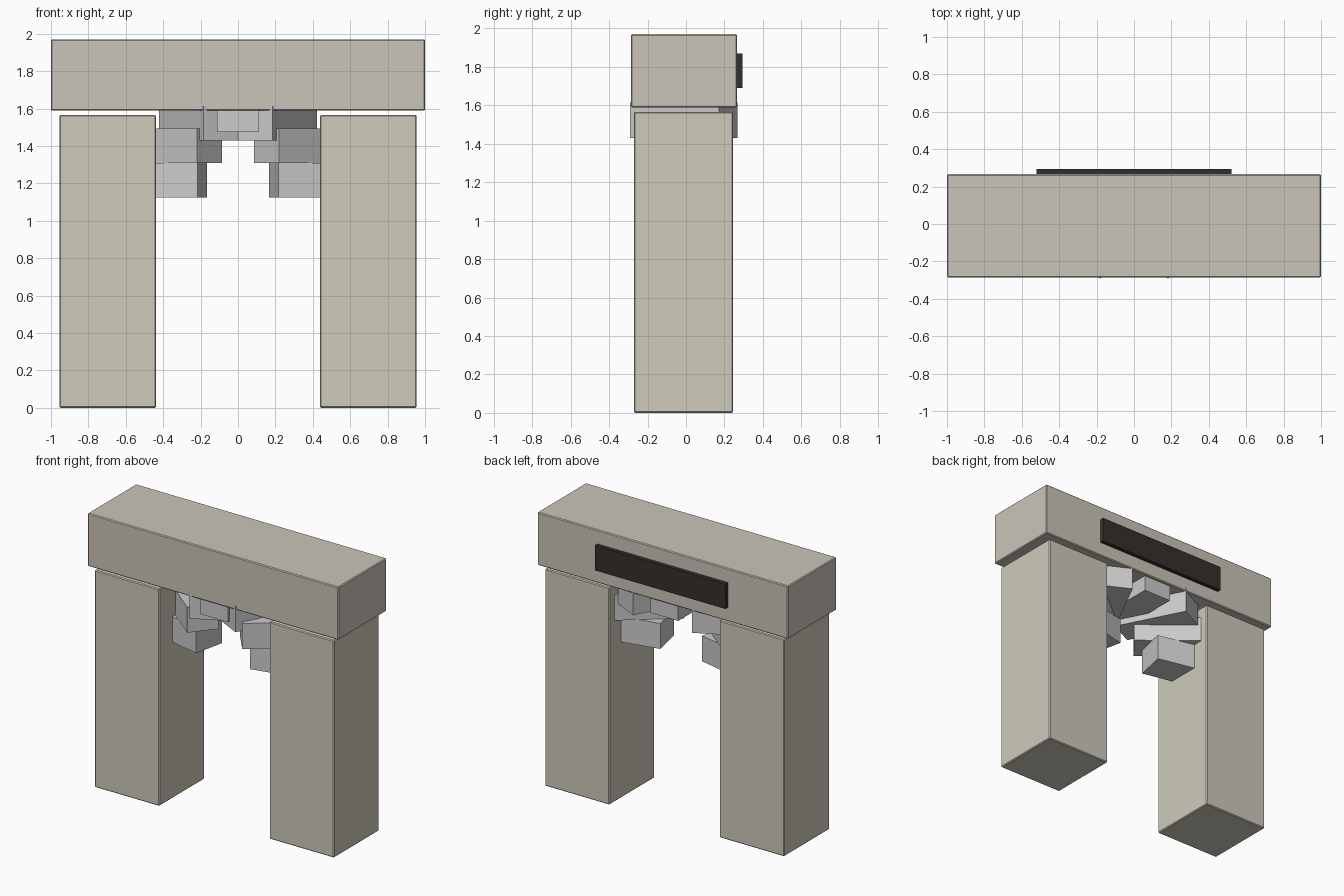
import bpy
from math import radians

if "Cube" in bpy.data.objects:
    bpy.data.objects.remove(bpy.data.objects["Cube"])


def material(name, rgb):
    m = bpy.data.materials.new(name)
    m.diffuse_color = (*rgb, 1)
    m.use_nodes = True
    m.node_tree.nodes["Principled BSDF"].inputs["Base Color"].default_value = m.diffuse_color
    return m


lintel_stone = material("lintel_stone", (0.60, 0.56, 0.49))
pillar_stone = material("pillar_stone", (0.62, 0.59, 0.50))
dark = material("dark_panel", (0.035, 0.028, 0.024))


def box(name, centre, size, angle=0, mat=None, bevel=0.0):
    bpy.ops.mesh.primitive_cube_add(size=1, location=centre, rotation=(0, 0, radians(angle)))
    ob = bpy.context.object
    ob.name = name
    ob.scale = size
    bpy.ops.object.transform_apply(location=False, rotation=False, scale=True)
    if mat:
        ob.data.materials.append(mat)
    if bevel:
        mod = ob.modifiers.new("bevel", "BEVEL")
        mod.width = bevel
        mod.segments = 1
    return ob


MID_Y = -0.0125

# Top beam and the dark plaque on its back
box("lintel", (0, -0.01, 1.779), (2.0, 0.552, 0.382), mat=lintel_stone, bevel=0.006)
box("back_panel", (0, 0.275, 1.779), (1.04, 0.04, 0.18), mat=dark)

# Keystone in the middle of the opening
box("keystone", (0, MID_Y, 1.565), (0.222, 0.52, 0.18))

# Fanned corbel blocks per side: offset x, centre z, length, width, turn
corbels = [
    (0.393, 1.2175, 0.415, 0.23, 12.5),
    (0.362, 1.40, 0.54, 0.214, 39),
    (0.210, 1.522, 0.522, 0.208, 63),
]

for side, label in ((-1, "left"), (1, "right")):
    # Free-standing pillar just below the beam
    box(f"{label}_pillar", (side * 0.697, MID_Y, 0.783), (0.516, 0.516, 1.566),
        mat=pillar_stone, bevel=0.006)
    for i, (x, z, length, width, turn) in enumerate(corbels):
        box(f"{label}_corbel_{i + 1}", (side * x, MID_Y, z), (length, width, 0.184),
            angle=side * turn)
